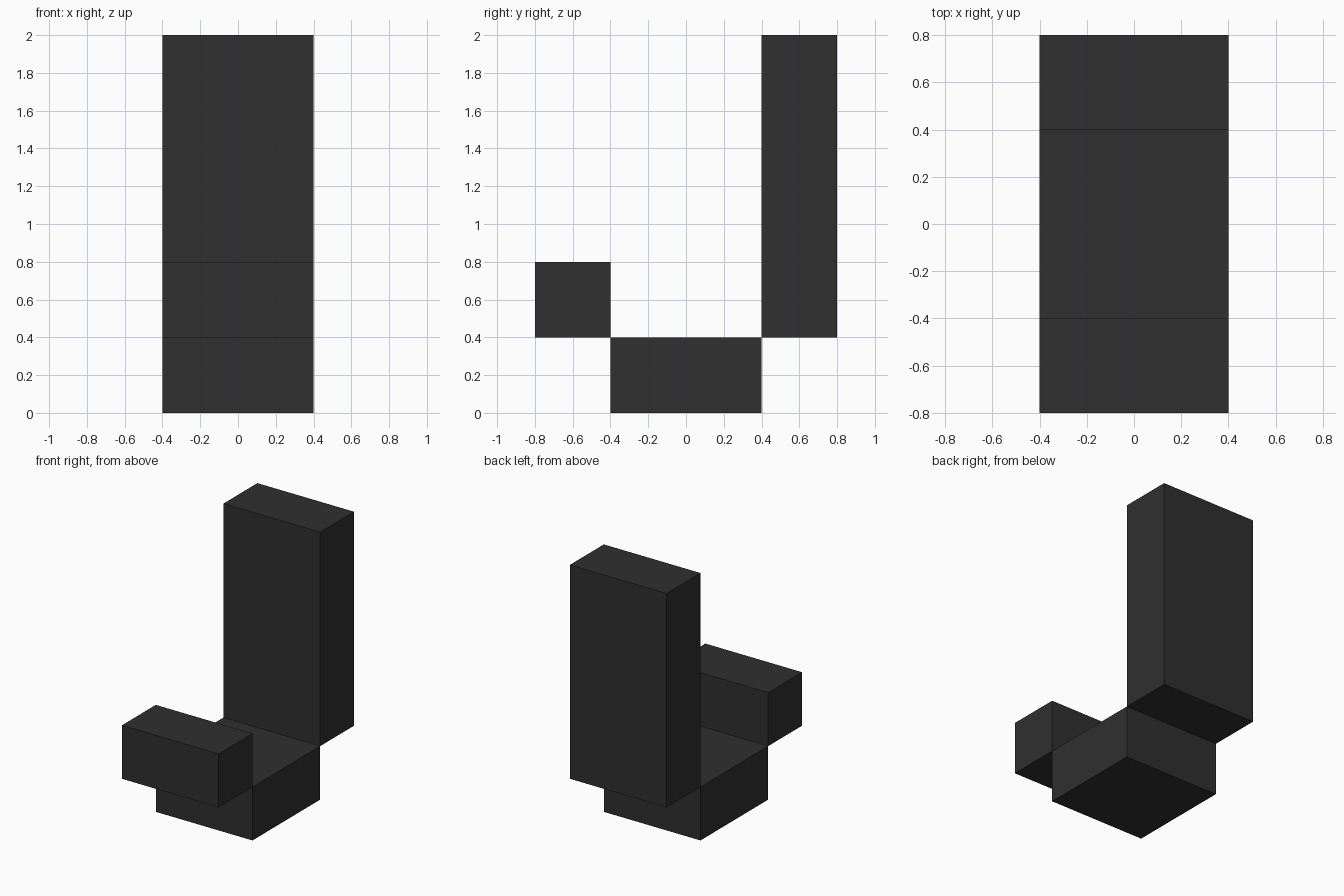
import bpy

cube = bpy.data.objects.get("Cube")
if cube:
    bpy.data.objects.remove(cube, do_unlink=True)

# Single charcoal material
COLOUR = (0.029, 0.029, 0.029, 1.0)
charcoal = bpy.data.materials.new("charcoal")
charcoal.use_nodes = True
charcoal.diffuse_color = COLOUR
bsdf = charcoal.node_tree.nodes["Principled BSDF"]
bsdf.inputs["Base Color"].default_value = COLOUR
bsdf.inputs["Roughness"].default_value = 0.8


def block(name, y_range, z_range, width=0.8):
    """Flat-faced box centred on x, spanning the given y and z ranges."""
    (y0, y1), (z0, z1) = y_range, z_range
    bpy.ops.mesh.primitive_cube_add(size=1, location=(0, 0, 0))
    obj = bpy.context.object
    obj.name = obj.data.name = name
    for v in obj.data.vertices:
        v.co.x *= width
        v.co.y = y1 if v.co.y > 0 else y0
        v.co.z = z1 if v.co.z > 0 else z0
    obj.data.materials.append(charcoal)
    return obj


# Base block, with a short block at the front and a tall one at the back,
# each touching the base only along an edge
block("base_block", (-0.4, 0.4), (0.0, 0.4))
block("front_block", (-0.8, -0.4), (0.4, 0.8))
block("back_block", (0.4, 0.8), (0.4, 2.0))
